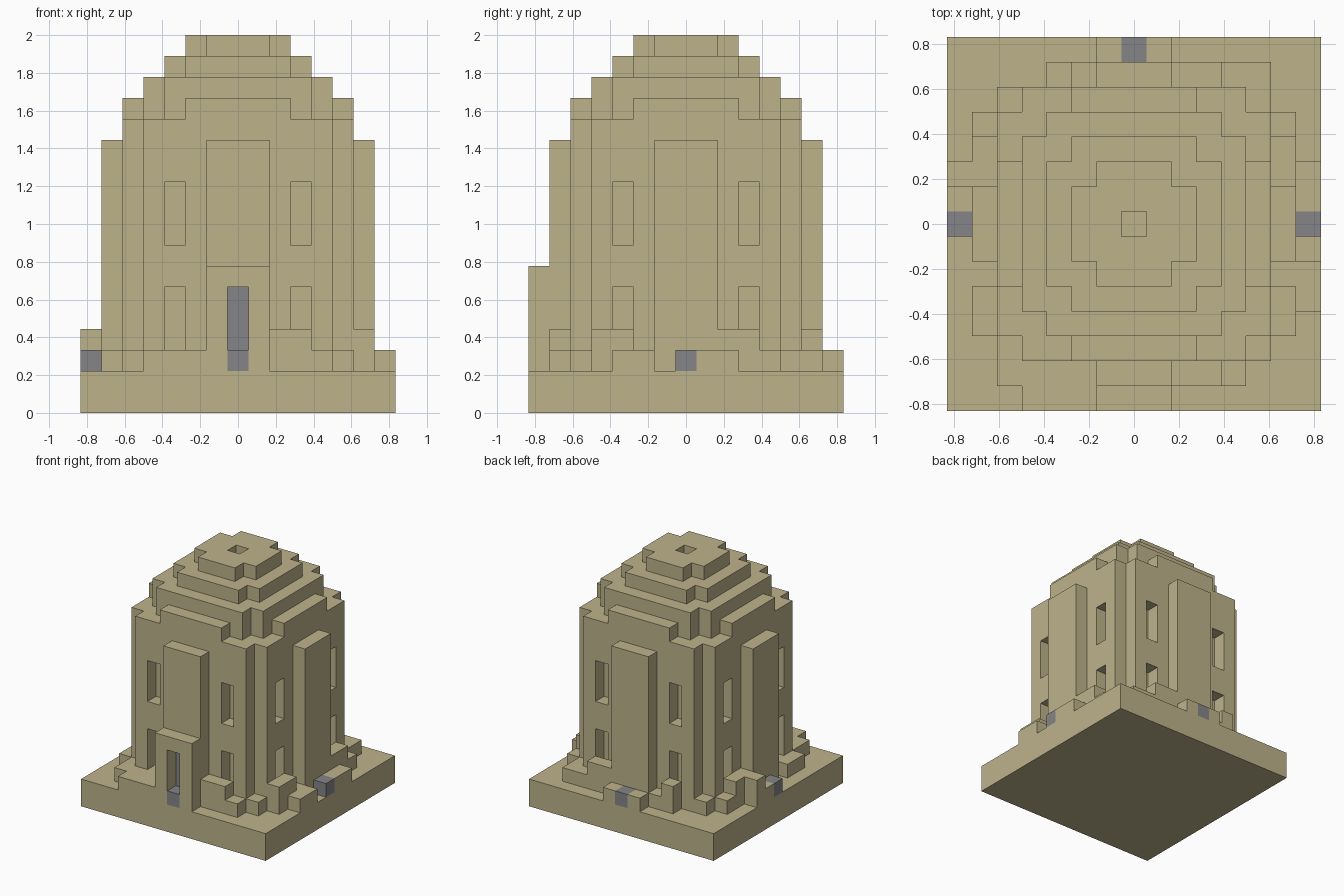
import bpy, bmesh
from mathutils import Vector

if "Cube" in bpy.data.objects:
    bpy.data.objects.remove(bpy.data.objects["Cube"], do_unlink=True)

U = 1 / 9  # edge of one block


def material(name, color):
    m = bpy.data.materials.new(name)
    m.use_nodes = True
    m.diffuse_color = color
    m.node_tree.nodes["Principled BSDF"].inputs["Base Color"].default_value = color
    return m


sandstone = material("sandstone", (0.51, 0.45, 0.26, 1))
gray_stone = material("gray stone", (0.235, 0.235, 0.25, 1))


def box(x0, x1, y0, y1, z0, z1):
    """Blocks x0..x1 and y0..y1 inclusive, from height z0 up to z1."""
    return {(x, y, z) for x in range(x0, x1 + 1)
            for y in range(y0, y1 + 1) for z in range(z0, z1)}


def tier(r, z0, z1):
    """Square layer with its four corner blocks left out."""
    return {c for c in box(-r, r, -r, r, z0, z1)
            if not abs(c[0]) == abs(c[1]) == r}


def four_ways(cells):
    out = set()
    for x, y, z in cells:
        out |= {(x, y, z), (-y, x, z), (-x, -y, z), (y, -x, z)}
    return out


parts = {}

# Plinth
parts["plinth"] = (box(-7, 7, -7, 7, 0, 2), sandstone)

# Tower walls with recessed windows and a raised parapet
walls = tier(5, 2, 14) | four_ways(box(-2, 2, -5, -5, 14, 15))
windows = set()
for x in (-3, 3):
    for z in (3, 8):
        windows |= four_ways(box(x, x, -5, -5, z, z + 3))
parts["tower_walls"] = (walls - windows, sandstone)

# Stepped dome
for i, r in enumerate((4, 4, 3, 2)):
    layer = tier(r, 14 + i, 15 + i)
    if r == 2:
        layer -= {(0, 0, 17)}
    parts[f"dome_tier_{i + 1}"] = (layer, sandstone)

# Buttresses, porch and door
door = box(0, 0, -6, -6, 3, 6)
parts["buttresses"] = (four_ways(box(-1, 1, -6, -6, 2, 13)) - door, sandstone)
parts["door"] = (door, gray_stone)
parts["porch"] = (box(-1, 1, -7, -7, 2, 7) - box(0, 0, -7, -7, 2, 6), sandstone)

# Gray blocks in the middle of each side
parts["gray_side_blocks"] = (four_ways({(0, -7, 2)}), gray_stone)

# Uneven footing steps on each side
parts["front_steps"] = (
    box(-5, -2, -6, -6, 2, 3) | box(-4, -2, -7, -7, 2, 3)
    | box(2, 3, -6, -6, 2, 4) | box(4, 4, -6, -6, 2, 3), sandstone)
parts["back_steps"] = (
    box(2, 3, 6, 6, 2, 4) | box(4, 5, 6, 6, 2, 3) | box(-3, -3, 6, 6, 2, 4)
    | box(-2, -2, 6, 6, 2, 3) | box(-1, -1, 7, 7, 2, 3) | box(1, 1, 7, 7, 2, 3),
    sandstone)
parts["left_steps"] = (
    box(6, 6, -4, -3, 2, 4) | box(6, 6, -2, -2, 2, 3) | box(7, 7, -3, -2, 2, 3)
    | box(7, 7, 1, 2, 2, 3) | box(6, 6, 2, 3, 2, 4) | box(6, 6, 4, 4, 2, 3),
    sandstone)
parts["right_steps"] = (
    box(-6, -6, -4, -3, 2, 3) | box(-7, -7, 1, 1, 2, 3) | box(-7, -7, 2, 2, 2, 4)
    | box(-6, -6, 2, 3, 2, 4) | box(-6, -6, 4, 4, 2, 3), sandstone)
parts["corner_steps"] = (four_ways({(5, -5, 2)}), sandstone)

solid = set().union(*(cells for cells, _ in parts.values()))


def build(name, cells, mat):
    """Mesh the exposed sides of the blocks and merge flat areas."""
    bm = bmesh.new()
    for c in cells:
        mid = Vector(c) + Vector((0, 0, 0.5))
        for axis in range(3):
            for sign in (-1, 1):
                n = [0, 0, 0]
                n[axis] = sign
                if tuple(a + b for a, b in zip(c, n)) in solid:
                    continue
                n = Vector(n) * 0.5
                a, b = Vector((0, 0, 0)), Vector((0, 0, 0))
                a[(axis + 1) % 3] = 0.5
                b[(axis + 2) % 3] = 0.5 * sign
                corners = (-a - b, a - b, a + b, b - a)
                bm.faces.new([bm.verts.new((mid + n + k) * U) for k in corners])
    bmesh.ops.remove_doubles(bm, verts=bm.verts[:], dist=U / 100)
    bmesh.ops.dissolve_limit(bm, angle_limit=0.01, verts=bm.verts[:], edges=bm.edges[:])
    mesh = bpy.data.meshes.new(name)
    bm.to_mesh(mesh)
    bm.free()
    mesh.materials.append(mat)
    bpy.context.scene.collection.objects.link(bpy.data.objects.new(name, mesh))


for part_name, (part_cells, part_mat) in parts.items():
    build(part_name, part_cells, part_mat)
